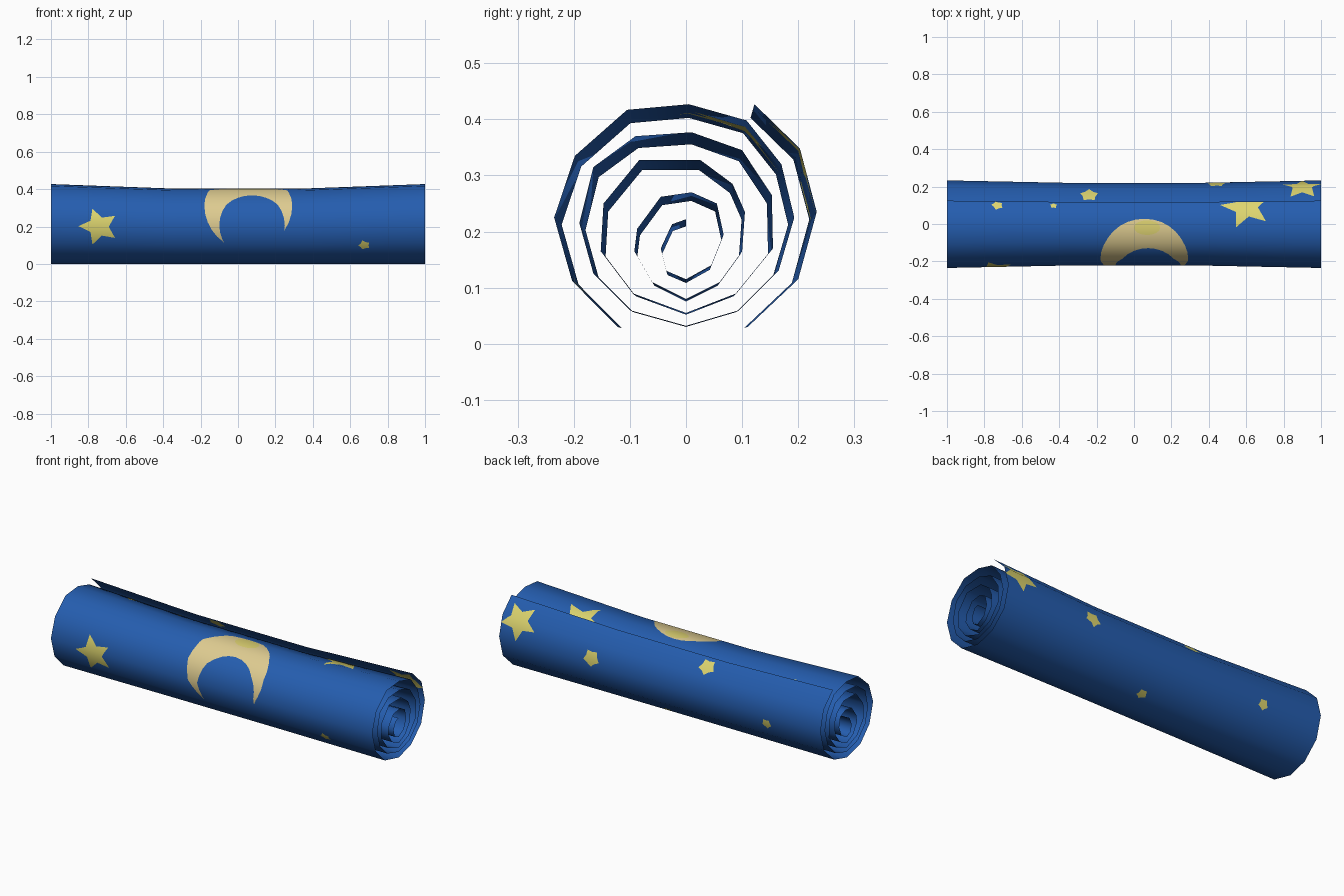
import bpy, bmesh, math
from mathutils import Vector

if "Cube" in bpy.data.objects:
    bpy.data.objects.remove(bpy.data.objects["Cube"])

# Spiral cross-section (y, z), from the loose outer edge to the core
SPIRAL = [(.122, .427), (.203, .348), (.233, .235), (.2, .115), (.11, .03), (0, 0),
          (-.122, .03), (-.203, .112), (-.235, .225), (-.198, .335), (-.105, .417), (.005, .427),
          (.108, .398), (.17, .32), (.193, .225), (.165, .13), (.095, .06), (0, .032),
          (-.10, .06), (-.165, .125), (-.19, .215), (-.165, .315), (-.09, .37), (.01, .377),
          (.10, .345), (.153, .265), (.155, .17), (.09, .09), (0, .055),
          (-.095, .09), (-.152, .165), (-.147, .25), (-.083, .328), (.025, .328),
          (.083, .285), (.105, .235), (.1, .165), (.06, .11), (0, .08),
          (-.06, .11), (-.092, .165), (-.087, .205), (-.045, .262), (.01, .27),
          (.055, .25), (.067, .195), (.045, .14), (0, .115),
          (-.035, .13), (-.045, .17), (-.025, .213), (0, .222)]
SPIRAL = [Vector(p) for p in SPIRAL]
STEP = 0.117                       # unrolled length of one outer facet
STATIONS = [-1, -.34, .34, 1]      # the roll is slimmer between the inner two
WAIST = 0.943

BLUE, YELLOW, MOON, GLOW = range(4)
COLOURS = [("blue cloth", (.018, .11, .43)), ("star yellow", (.73, .67, .16)),
           ("moon cream", (.73, .60, .28)), ("moon yellow", (.70, .62, .16))]

# Flat, unrolled sheet: x along the roll, y = distance along the spiral
bm = bmesh.new()
rows = [[bm.verts.new((x, i * STEP, 0)) for x in STATIONS] for i in range(len(SPIRAL))]
for a, b in zip(rows, rows[1:]):
    for j in range(len(STATIONS) - 1):
        bm.faces.new((a[j], a[j + 1], b[j + 1], b[j]))


def paint(poly, mat):
    """Cut a convex anticlockwise polygon into the sheet and colour it."""
    x0, x1 = min(p[0] for p in poly), max(p[0] for p in poly)
    y0, y1 = min(p[1] for p in poly), max(p[1] for p in poly)
    planes = []

    def inside():
        out = []
        for f in bm.faces:
            xs = [v.co.x for v in f.verts]
            ys = [v.co.y for v in f.verts]
            if max(xs) < x0 or min(xs) > x1 or max(ys) < y0 or min(ys) > y1:
                continue
            c = f.calc_center_median()
            if all((c - co).dot(no) < 0 for co, no in planes):
                out.append(f)
        return out

    for p, q in zip(poly, poly[1:] + poly[:1]):
        co = Vector((p[0], p[1], 0))
        no = Vector((q[1] - p[1], p[0] - q[0], 0)).normalized()
        faces = inside()
        geom = list({e for f in faces for e in f.edges} | {v for f in faces for v in f.verts}) + faces
        bmesh.ops.bisect_plane(bm, geom=geom, dist=1e-5, plane_co=co, plane_no=no)
        planes.append((co, no))
    for f in inside():
        f.material_index = mat


def ellipse(cx, cy, rx, ry, n):
    return [(cx + rx * math.cos(2 * math.pi * k / n), cy + ry * math.sin(2 * math.pi * k / n))
            for k in range(n)]


def star(cx, cy, r, turn, ratio):
    def at(rad, deg):
        return (cx + rad * math.cos(math.radians(deg)), cy + rad * math.sin(math.radians(deg)))
    core = [at(r * ratio, turn + 36 + 72 * k) for k in range(5)]
    paint(core, YELLOW)
    for k in range(5):
        paint([core[k - 1], at(r, turn + 72 * k), core[k]], YELLOW)


# Crescent moon with a yellow glow at its crown
paint(ellipse(.055, 1.05, .235, .265, 32), MOON)
paint(ellipse(.075, .93, .175, .2, 28), BLUE)
paint(ellipse(.07, 1.26, .07, .045, 16), GLOW)

# Large and small stars: x, distance along sheet, radius, turn, waist ratio
for s in [(-.745, .915, .108, 180, .5), (.6, 1.39, .14, 175, .45), (.9, .125, .108, 90, .5),
          (-.24, .06, .05, 90, .7), (.44, .2, .05, 90, .7), (.035, .47, .03, 90, .75),
          (-.65, .285, .03, 90, .75), (.675, .805, .033, 180, .7),
          (-.73, 1.40, .032, 180, .7), (-.43, 1.40, .02, 90, .7)]:
    star(*s)

mesh = bpy.data.meshes.new("rolled_blanket")
bm.to_mesh(mesh)
bm.free()

# Smooth normals across the facets of the spiral
seg = [Vector((a.y - b.y, b.x - a.x)).normalized() for a, b in zip(SPIRAL, SPIRAL[1:])]
knot = [(seg[max(i - 1, 0)] + seg[min(i, len(seg) - 1)]).normalized() for i in range(len(SPIRAL))]

# Roll the sheet up
normals = []
for v in mesh.vertices:
    x, u = v.co.x, v.co.y / STEP
    i = min(max(int(u + 1e-6), 0), len(seg) - 1)
    t = u - i
    p = SPIRAL[i].lerp(SPIRAL[i + 1], t)
    n = knot[i].lerp(knot[i + 1], t).normalized()
    k = WAIST + (1 - WAIST) * max(0, (abs(x) - .34) / .66)
    v.co = (x, p.x * k, p.y * k)
    normals.append((0, n.x, n.y))

for name, rgb in COLOURS:
    m = bpy.data.materials.new(name)
    m.diffuse_color = (*rgb, 1)
    m.use_nodes = True
    m.node_tree.nodes["Principled BSDF"].inputs["Base Color"].default_value = m.diffuse_color
    mesh.materials.append(m)
for f in mesh.polygons:
    f.use_smooth = True
mesh.update()
mesh.normals_split_custom_set_from_vertices(normals)
blanket = bpy.data.objects.new("rolled_blanket", mesh)
bpy.context.collection.objects.link(blanket)
